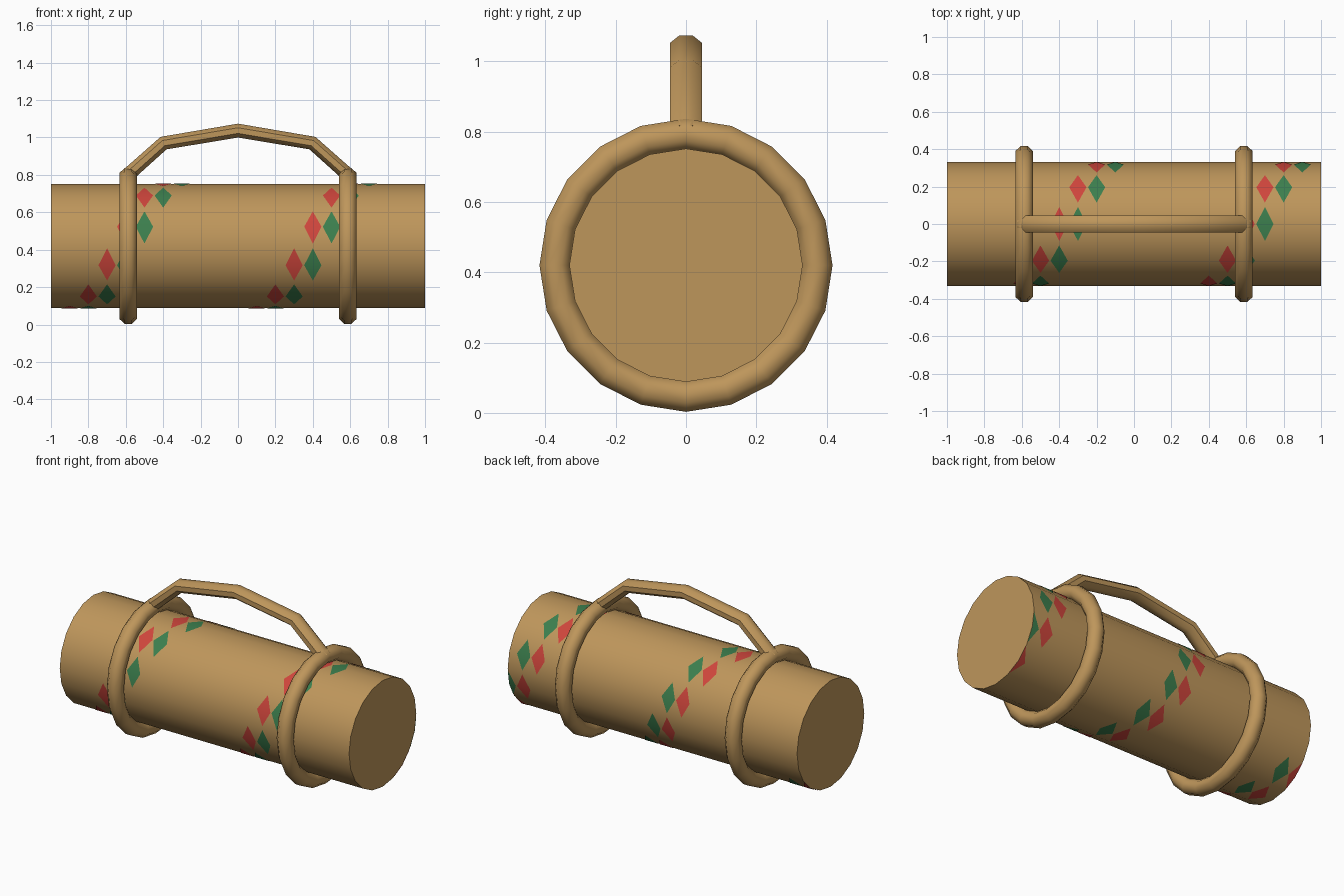
import bpy, bmesh, math
from mathutils import Vector

cube = bpy.data.objects.get("Cube")
if cube:
    bpy.data.objects.remove(cube, do_unlink=True)

SIDES = 20
RADIUS = 0.332
AXIS_Z = 0.42


def material(name, rgb):
    mat = bpy.data.materials.new(name)
    mat.use_nodes = True
    mat.diffuse_color = (*rgb, 1)
    mat.node_tree.nodes["Principled BSDF"].inputs["Base Color"].default_value = (*rgb, 1)
    return mat


tan = material("tan", (0.515, 0.305, 0.105))
red = material("red", (0.62, 0.06, 0.045))
green = material("green", (0.045, 0.21, 0.075))


def finish(bm, name, mat, fix_normals=True):
    if fix_normals:
        bmesh.ops.recalc_face_normals(bm, faces=bm.faces)
    mesh = bpy.data.meshes.new(name)
    bm.to_mesh(mesh)
    bm.free()
    mesh.materials.append(mat)
    obj = bpy.data.objects.new(name, mesh)
    bpy.context.collection.objects.link(obj)
    bpy.ops.object.select_all(action='DESELECT')
    obj.select_set(True)
    bpy.context.view_layer.objects.active = obj
    bpy.ops.object.shade_smooth_by_angle(angle=math.radians(50))
    return obj


def around(x, degrees, radius):
    """Point around the long axis; zero degrees is the front, ninety the top."""
    a = math.radians(degrees)
    return Vector((x, -radius * math.cos(a), AXIS_Z + radius * math.sin(a)))


def tube(name, path, side, half_thick, half_wide, closed):
    """Sweep an octagon with flat sides along a planar path."""
    bm = bmesh.new()
    n = len(path)
    flat = math.cos(math.pi / 8)
    loops = []
    for i, p in enumerate(path):
        before = path[i - 1] if closed or i else p
        after = path[(i + 1) % n] if closed or i < n - 1 else p
        tangent = (p - before).normalized() + (after - p).normalized()
        normal = side.cross(tangent).normalized()
        loop = []
        for k in range(8):
            a = (k + 0.5) * math.pi / 4
            loop.append(bm.verts.new(p + normal * (half_thick / flat * math.cos(a))
                                     + side * (half_wide / flat * math.sin(a))))
        loops.append(loop)
    for i in range(n if closed else n - 1):
        a, b = loops[i], loops[(i + 1) % n]
        for k in range(8):
            j = (k + 1) % 8
            bm.faces.new((a[k], a[j], b[j], b[k]))
    if not closed:
        bm.faces.new(loops[0])
        bm.faces.new(loops[-1])
    return finish(bm, name, tan)


# Log-shaped body
bm = bmesh.new()
step = 360 / SIDES
ends = [[bm.verts.new(around(x, i * step, RADIUS)) for i in range(SIDES)] for x in (-1, 1)]
for i in range(SIDES):
    j = (i + 1) % SIDES
    bm.faces.new((ends[0][i], ends[0][j], ends[1][j], ends[1][i]))
for end in ends:
    bm.faces.new(end)
finish(bm, "body", tan)

# Two hoops around the body
for label, x in (("right", -0.587), ("left", 0.587)):
    path = [around(x, i * step, 0.373) for i in range(SIDES)]
    tube(label + "_hoop", path, Vector((1, 0, 0)), 0.044, 0.046, True)

# Angular carrying handle
half = [(0.6, 0.79), (0.398, 0.97)]
points = [(-x, z) for x, z in half] + [(0, 1.037)] + [(x, z) for x, z in reversed(half)]
tube("handle", [Vector((x, 0, z)) for x, z in points], Vector((0, 1, 0)), 0.037, 0.046, False)


# Painted diamonds that wind around the body, folded over its edges
def diamonds(name, mat, shift):
    bm = bmesh.new()
    r = RADIUS + 0.002
    for k in range(-2, 20):
        x = -0.8 + 0.1 * k + shift
        if abs(x) > 1.01:
            continue
        angle = -54 + 36 * k
        left = bm.verts.new(around(max(x - 0.046, -1), angle, r))
        right = bm.verts.new(around(min(x + 0.046, 1), angle, r))
        mid = around(max(-1, min(1, x)), angle, r)
        for sign in (-1, 1):
            edge = around(mid.x, angle + sign * step, r)
            tip = bm.verts.new(mid.lerp(edge, 0.88))
            bm.faces.new((left, right, tip) if sign > 0 else (right, left, tip))
    finish(bm, name, mat, False)


diamonds("red_diamonds", red, 0)
diamonds("green_diamonds", green, 0.1)
